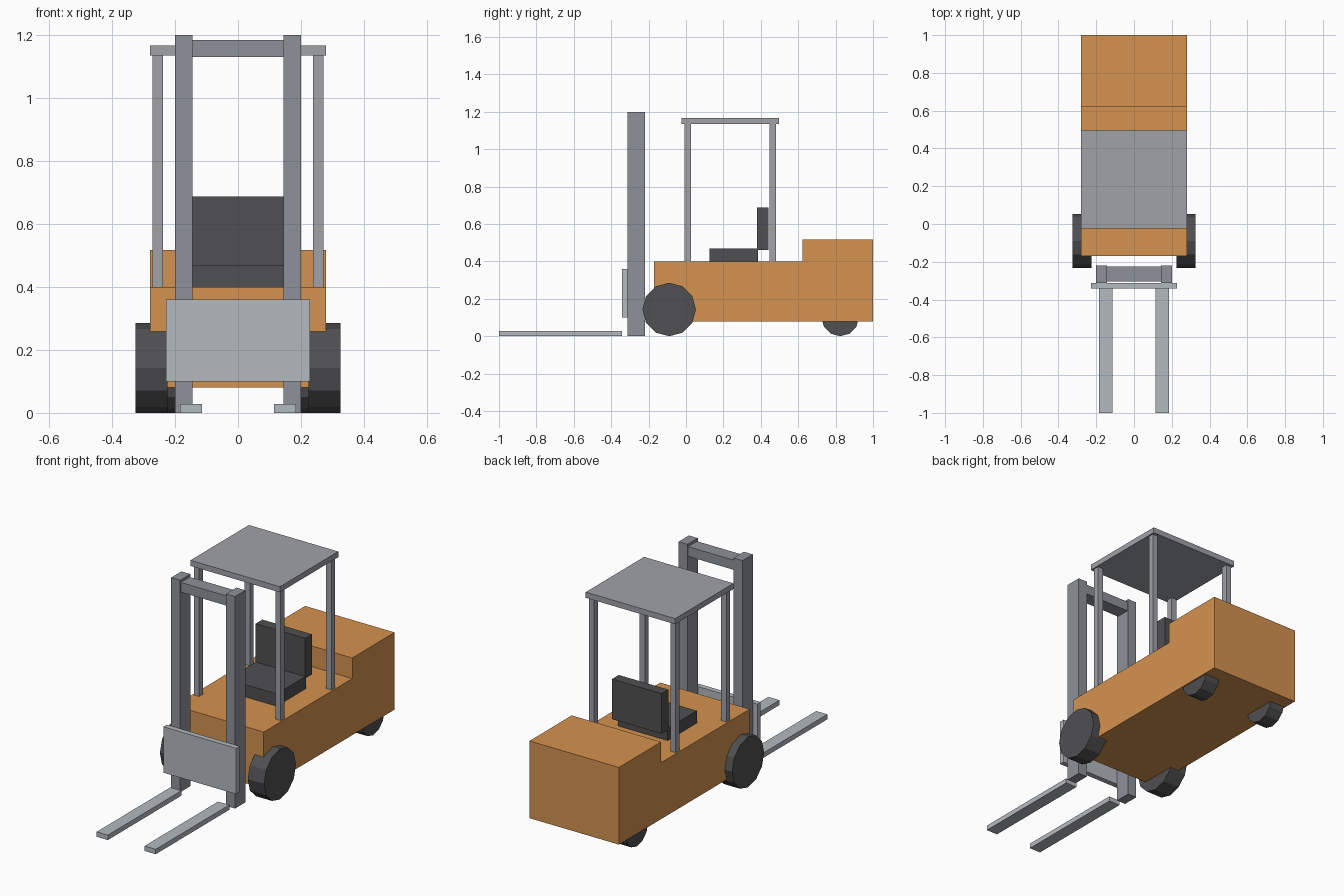
import bpy, bmesh
from math import radians
from mathutils import Matrix

if "Cube" in bpy.data.objects:
    bpy.data.objects.remove(bpy.data.objects["Cube"])


def material(name, r, g, b):
    m = bpy.data.materials.new(name)
    m.diffuse_color = (r, g, b, 1)
    m.use_nodes = True
    m.node_tree.nodes["Principled BSDF"].inputs["Base Color"].default_value = m.diffuse_color
    return m


ORANGE = material("orange_paint", 0.66, 0.29, 0.08)
DARK = material("dark_rubber", 0.08, 0.08, 0.085)
STEEL = material("mast_steel", 0.27, 0.29, 0.32)
LIGHT = material("light_steel", 0.45, 0.49, 0.52)
FRAME = material("guard_grey", 0.35, 0.36, 0.39)


def finish(name, bm, mat):
    bmesh.ops.recalc_face_normals(bm, faces=bm.faces)
    me = bpy.data.meshes.new(name)
    bm.to_mesh(me)
    bm.free()
    me.materials.append(mat)
    ob = bpy.data.objects.new(name, me)
    bpy.context.collection.objects.link(ob)
    return ob


def box(name, x, y, z, mat):
    """Box from (min, max) ranges on each axis."""
    bm = bmesh.new()
    size = [b - a for a, b in (x, y, z)]
    mid = [(a + b) / 2 for a, b in (x, y, z)]
    bmesh.ops.create_cube(bm, size=1, matrix=Matrix.Translation(mid) @ Matrix.Diagonal((*size, 1)))
    return finish(name, bm, mat)


def wheel(name, x, y, radius, width):
    """Twelve-sided wheel standing on the ground, axle along x."""
    bm = bmesh.new()
    bmesh.ops.create_cone(bm, cap_ends=True, segments=12, radius1=radius, radius2=radius, depth=width,
                          matrix=Matrix.Translation((x, y, radius)) @ Matrix.Rotation(radians(90), 4, 'Y'))
    return finish(name, bm, DARK)


# Body with raised counterweight: side profile (y, z) extruded across x
profile = [(-0.17, 0.08), (1.0, 0.08), (1.0, 0.517), (0.622, 0.517), (0.622, 0.4), (-0.17, 0.4)]
bm = bmesh.new()
side = bm.faces.new([bm.verts.new((-0.28, y, z)) for y, z in profile])
ext = bmesh.ops.extrude_face_region(bm, geom=[side])
bmesh.ops.translate(bm, vec=(0.56, 0, 0), verts=[v for v in ext["geom"] if isinstance(v, bmesh.types.BMVert)])
finish("body", bm, ORANGE)

# Seat
box("seat_cushion", (-0.155, 0.155), (0.125, 0.385), (0.4, 0.47), DARK)
box("seat_back", (-0.155, 0.155), (0.38, 0.44), (0.46, 0.687), DARK)

# Overhead guard roof, mast crossbar and fork carriage
box("guard_roof", (-0.28, 0.28), (-0.025, 0.497), (1.135, 1.167), FRAME)
box("mast_crossbar", (-0.145, 0.145), (-0.305, -0.225), (1.13, 1.185), STEEL)
box("carriage_plate", (-0.228, 0.228), (-0.342, -0.312), (0.1, 0.36), LIGHT)

# Paired parts on both sides
for s, label in ((-1, "left"), (1, "right")):
    def span(a, b):
        return tuple(sorted((s * a, s * b)))
    box(f"{label}_mast_upright", span(0.144, 0.2), (-0.312, -0.22), (0, 1.2), STEEL)
    box(f"{label}_fork", span(0.115, 0.185), (-1.0, -0.342), (0, 0.028), LIGHT)
    for y, end in ((0.01, "front"), (0.464, "rear")):
        box(f"{label}_{end}_guard_post", span(0.239, 0.272), (y - 0.017, y + 0.017), (0.4, 1.135), FRAME)
    wheel(f"{label}_front_wheel", s * 0.275, -0.09, 0.143, 0.102)
    wheel(f"{label}_rear_wheel", s * 0.225, 0.824, 0.1, 0.09)
